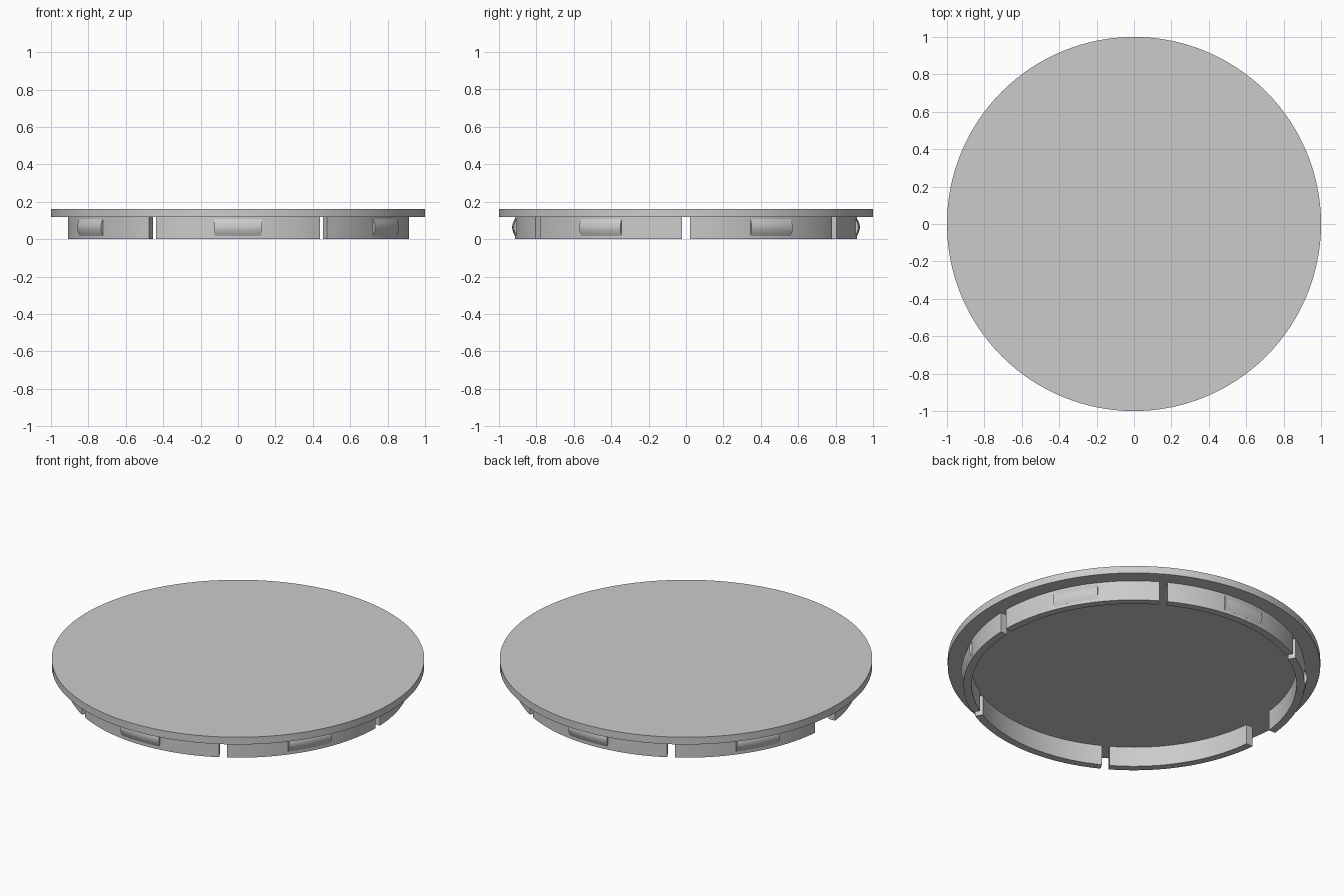
import bpy
import bmesh
from math import asin, cos, sin, pi, radians

cube = bpy.data.objects.get("Cube")
if cube:
    bpy.data.objects.remove(cube, do_unlink=True)

RIM_OUT, RIM_IN = 0.915, 0.872
DISC_BOTTOM, DISC_TOP = 0.118, 0.161
NARROW, WIDE = 0.0215, 0.094      # half widths of the slots

grey = bpy.data.materials.new("plain grey")
grey.use_nodes = True
colour = (0.6, 0.6, 0.6, 1)
grey.diffuse_color = colour
grey.node_tree.nodes["Principled BSDF"].inputs["Base Color"].default_value = colour


def finish(name, bm):
    bmesh.ops.recalc_face_normals(bm, faces=bm.faces[:])
    mesh = bpy.data.meshes.new(name)
    bm.to_mesh(mesh)
    bm.free()
    mesh.materials.append(grey)
    obj = bpy.data.objects.new(name, mesh)
    bpy.context.collection.objects.link(obj)
    bpy.ops.object.select_all(action="DESELECT")
    obj.select_set(True)
    bpy.context.view_layer.objects.active = obj
    bpy.ops.object.shade_smooth_by_angle(angle=radians(30))
    return obj


def arc_sweep(name, profile, start, end, gap_start=0, gap_end=0, steps=24):
    """Sweep a closed (radius, z) profile round z; the gaps cut the ends parallel."""
    bm = bmesh.new()
    rings = []
    for i in range(steps + 1):
        t = i / steps
        ring = []
        for r, z in profile:
            a = (start + asin(gap_start / r)) * (1 - t) + (end - asin(gap_end / r)) * t
            ring.append(bm.verts.new((r * cos(a), r * sin(a), z)))
        rings.append(ring)
    n = len(profile)
    for a, b in zip(rings, rings[1:]):
        for j in range(n):
            k = (j + 1) % n
            bm.faces.new((a[j], a[k], b[k], b[j]))
    bm.faces.new(rings[0])
    bm.faces.new(rings[-1])
    return finish(name, bm)


# Flat round cover
bm = bmesh.new()
bmesh.ops.create_cone(bm, cap_ends=True, segments=128, radius1=1, radius2=1,
                      depth=DISC_TOP - DISC_BOTTOM)
bmesh.ops.translate(bm, verts=bm.verts[:], vec=(0, 0, (DISC_TOP + DISC_BOTTOM) / 2))
finish("cover_disc", bm)

# Six rim segments, with one wide slot on the -x side, each with a bulging catch
wall = [(RIM_IN, 0), (RIM_OUT, 0), (RIM_OUT, DISC_BOTTOM), (RIM_IN, DISC_BOTTOM)]
bulge = [(RIM_OUT - 0.01, 0.018)]
bulge += [(RIM_OUT + 0.014 * sin(pi * i / 10), 0.018 + 0.09 * i / 10) for i in range(11)]
bulge += [(RIM_OUT - 0.01, 0.108)]
for i in range(6):
    start = i * pi / 3
    arc_sweep(f"rim_segment_{i + 1}", wall, start, start + pi / 3,
              WIDE if i == 3 else NARROW, WIDE if i == 2 else NARROW)
    middle = start + pi / 6
    half = asin(0.125 / RIM_OUT)
    arc_sweep(f"catch_{i + 1}", bulge, middle - half, middle + half, steps=10)
